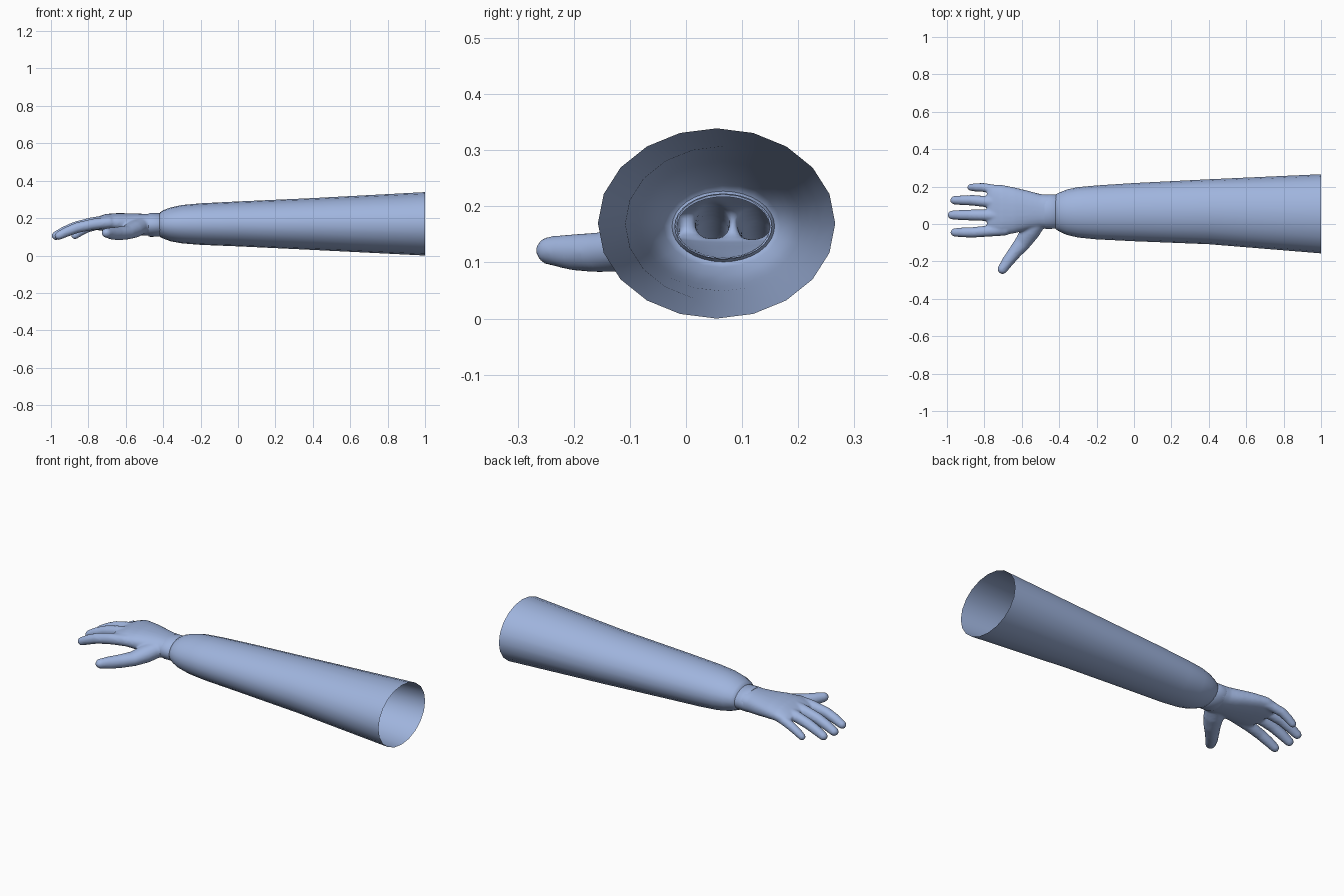
import bpy, bmesh, math
from mathutils import Vector

if "Cube" in bpy.data.objects:
    bpy.data.objects.remove(bpy.data.objects["Cube"])

mat = bpy.data.materials.new("soft blue")
mat.diffuse_color = (0.35, 0.46, 0.73, 1)
mat.use_nodes = True
mat.node_tree.nodes["Principled BSDF"].inputs["Base Color"].default_value = mat.diffuse_color


def loft(bm, rings, n=20, power=1.0, cap=False):
    """Skin rings of (centre, tangent, half width, half height)."""
    loops = []
    for c, t, w, h in rings:
        t = t.normalized()
        side = Vector((0, 0, 1)).cross(t).normalized()
        up = t.cross(side)
        loop = []
        for i in range(n):
            a = math.tau * i / n
            u, v = math.cos(a), math.sin(a)
            u = math.copysign(abs(u) ** power, u)
            v = math.copysign(abs(v) ** power, v)
            loop.append(bm.verts.new(c + side * u * w + up * v * h))
        loops.append(loop)
    for a, b in zip(loops, loops[1:]):
        for i in range(n):
            j = (i + 1) % n
            bm.faces.new((a[i], a[j], b[j], b[i]))
    if cap:
        bm.faces.new(loops[0][::-1])
        bm.faces.new(loops[-1])


def finish(bm, name, angle=50):
    bmesh.ops.recalc_face_normals(bm, faces=bm.faces)
    me = bpy.data.meshes.new(name)
    bm.to_mesh(me)
    bm.free()
    me.materials.append(mat)
    ob = bpy.data.objects.new(name, me)
    bpy.context.collection.objects.link(ob)
    bpy.ops.object.select_all(action='DESELECT')
    bpy.context.view_layer.objects.active = ob
    ob.select_set(True)
    bpy.ops.object.shade_smooth_by_angle(angle=math.radians(angle))
    return ob


def x_rings(rows):
    """Rows of x, y min, y max, z min, z max to rings facing -x."""
    return [(Vector((x, (y0 + y1) / 2, (z0 + z1) / 2)), Vector((-1, 0, 0)),
             (y1 - y0) / 2, (z1 - z0) / 2) for x, y0, y1, z0, z1 in rows]


def digit(bm, points):
    """Round-tipped finger through points of (x, y, z, half width, half height)."""
    p = [Vector(q[:3]) for q in points]
    rings = []
    for i, q in enumerate(points):
        t = p[min(i + 1, len(p) - 1)] - p[max(i - 1, 0)]
        rings.append((p[i], t, q[3], q[4]))
    c, t, w, h = rings[-1]
    for k in (0.3, 0.6, 0.85, 1.1, 1.35, 1.5):
        rings.append((c + t.normalized() * w * math.sin(k), t,
                      w * math.cos(k), h * math.cos(k)))
    loft(bm, rings, 16, cap=True)


# Sleeve: open tapering tube that rounds in at the wrist
bm = bmesh.new()
loft(bm, x_rings([
    (1.0, -0.157, 0.266, 0.0, 0.339),
    (0.4, -0.108, 0.239, 0.030, 0.307),
    (0.0, -0.092, 0.219, 0.049, 0.289),
    (-0.2, -0.082, 0.206, 0.057, 0.279),
    (-0.3, -0.072, 0.197, 0.065, 0.270),
    (-0.36, -0.058, 0.184, 0.076, 0.257),
    (-0.40, -0.040, 0.168, 0.091, 0.242),
    (-0.418, -0.028, 0.158, 0.100, 0.230),
    (-0.42, -0.018, 0.150, 0.107, 0.221)]), 20)
finish(bm, "sleeve")

# Cuff: short band with rounded lips
bm = bmesh.new()
loft(bm, x_rings([
    (-0.410, -0.020, 0.153, 0.106, 0.222),
    (-0.417, -0.025, 0.158, 0.101, 0.227),
    (-0.470, -0.026, 0.159, 0.100, 0.227),
    (-0.478, -0.024, 0.157, 0.102, 0.225),
    (-0.480, -0.016, 0.149, 0.109, 0.217)]), 32)
finish(bm, "cuff")

# Hand: palm, fingers and thumb fused into one smooth skin
bm = bmesh.new()
loft(bm, x_rings([
    (-0.43, -0.023, 0.156, 0.104, 0.224),
    (-0.50, -0.022, 0.160, 0.106, 0.223),
    (-0.56, -0.030, 0.176, 0.112, 0.225),
    (-0.64, -0.050, 0.196, 0.122, 0.227),
    (-0.71, -0.060, 0.210, 0.130, 0.222),
    (-0.76, -0.058, 0.208, 0.137, 0.203),
    (-0.785, -0.040, 0.180, 0.150, 0.190)]), 28, 0.88, cap=True)

# Each finger: base y, tip y, tip x, height offset, size
for y0, y1, tip, dz, r in ((-0.030, -0.045, -0.958, -0.010, 0.027),
                           (0.045, 0.048, -0.973, 0.0, 0.028),
                           (0.110, 0.127, -0.960, -0.004, 0.027),
                           (0.172, 0.196, -0.872, -0.014, 0.023)):
    pts = []
    for s, z, k in ((0, 0.188, 1.15), (0.35, 0.173, 1.12), (0.65, 0.152, 1.05),
                    (0.85, 0.128, 0.98), (1, 0.106, 0.85)):
        pts.append((-0.68 + (tip + 0.68) * s, y0 + (y1 - y0) * min(1, s * 1.5),
                    z + dz * (1 - s), r * k, r * k))
    digit(bm, pts)

# Thumb
digit(bm, [(-0.52, 0.01, 0.158, 0.050, 0.045),
           (-0.555, -0.04, 0.140, 0.052, 0.046),
           (-0.595, -0.10, 0.123, 0.044, 0.038),
           (-0.640, -0.155, 0.118, 0.036, 0.036),
           (-0.675, -0.20, 0.118, 0.032, 0.033),
           (-0.703, -0.241, 0.121, 0.027, 0.026)])
hand = finish(bm, "hand")
m = hand.modifiers.new("fuse", 'REMESH')
m.mode = 'VOXEL'
m.voxel_size = 0.007
m.use_smooth_shade = True
s = hand.modifiers.new("soften", 'SMOOTH')
s.factor = 0.5
s.iterations = 5
for name in [mod.name for mod in hand.modifiers]:
    bpy.ops.object.modifier_apply(modifier=name)

# Open the wrist so the hand is hollow like a glove
bm = bmesh.new()
bm.from_mesh(hand.data)
bmesh.ops.delete(bm, geom=[f for f in bm.faces
                           if f.calc_center_median().x > -0.455], context='FACES')
bm.to_mesh(hand.data)
bm.free()
